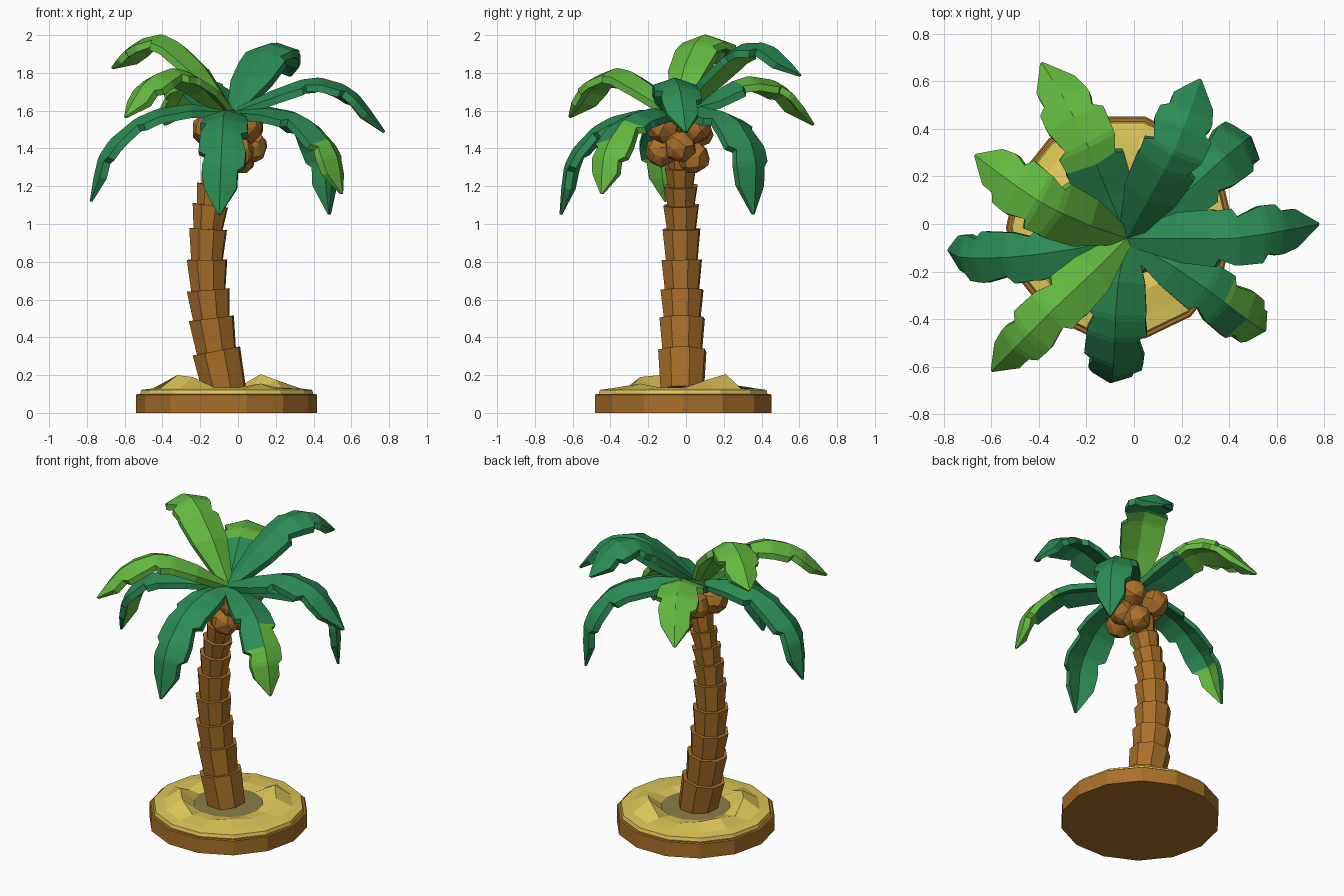
import bpy
import math
from mathutils import Vector

cube = bpy.data.objects.get("Cube")
if cube:
    bpy.data.objects.remove(cube)


def material(name, rgb):
    m = bpy.data.materials.new(name)
    m.use_nodes = True
    m.diffuse_color = (*rgb, 1)
    m.node_tree.nodes["Principled BSDF"].inputs["Base Color"].default_value = (*rgb, 1)
    return m


TEAL = material("deep_green", (0.024, 0.262, 0.088))
LIME = material("light_green", (0.125, 0.48, 0.05))
BROWN = material("bark_brown", (0.4, 0.16, 0.022))
SAND = material("sand_yellow", (0.74, 0.57, 0.1))
DAMP = material("damp_sand", (0.25, 0.21, 0.06))


def loft(name, rings, mats, rule=None):
    """Skin a list of equal rings, cap both ends; rule(span, side) picks the slot."""
    n = len(rings[0])
    verts = [v for ring in rings for v in ring]
    faces, slots = [], []
    for i in range(len(rings) - 1):
        for j in range(n):
            k = (j + 1) % n
            faces.append((i * n + j, i * n + k, (i + 1) * n + k, (i + 1) * n + j))
            slots.append(rule(i, j) if rule else 0)
    last = (len(rings) - 1) * n
    faces += [tuple(reversed(range(n))), tuple(range(last, last + n))]
    slots += [slots[0], slots[-1]]
    mesh = bpy.data.meshes.new(name)
    mesh.from_pydata(verts, [], faces)
    for m in mats:
        mesh.materials.append(m)
    for p, s in zip(mesh.polygons, slots):
        p.material_index = s
    ob = bpy.data.objects.new(name, mesh)
    bpy.context.collection.objects.link(ob)


def circle(center, radius, n, axis=Vector((0, 0, 1)), turn=0.0):
    rot = Vector((0, 0, 1)).rotation_difference(axis).to_matrix()
    return [Vector(center) + rot @ Vector((radius * math.cos(a), radius * math.sin(a), 0))
            for a in (math.tau * j / n + turn for j in range(n))]


def spline(pts, t):
    """Catmull-Rom point at t in 0..1."""
    p = [Vector(q) for q in pts]
    p = [2 * p[0] - p[1]] + p + [2 * p[-1] - p[-2]]
    s = t * (len(pts) - 1)
    i = min(int(s), len(pts) - 2)
    u = s - i
    a, b, c, d = p[i:i + 4]
    return 0.5 * (2 * b + (c - a) * u + (2 * a - 5 * b + 4 * c - d) * u ** 2
                  + (3 * b - a - 3 * c + d) * u ** 3)


# Round base
CX, CY = -0.06, -0.015
loft("base_disc", [circle((CX, CY, z), r, 14) for z, r in
                   ((0, 0.479), (0.095, 0.479), (0.1, 0.472))], [BROWN])

# Sand with low dunes around a flat damp patch
sand_rings = [circle((CX, CY, z), r, 14) for z, r in
              ((0.095, 0.46), (0.122, 0.452), (0.13, 0.39), (0.135, 0.29), (0.128, 0.21), (0.13, 0.12))]
for j, rise in {1: 0.04, 2: 0.07, 5: 0.02, 6: 0.03, 8: 0.065, 9: 0.055, 12: 0.02}.items():
    sand_rings[3][j].z += rise
loft("sand", sand_rings, [SAND, DAMP], lambda i, j: int(i > 3))

# Trunk of stacked, upward flaring segments
trunk_path = [(-0.072, -0.02, 0.12), (-0.13, -0.02, 0.42), (-0.163, -0.022, 0.75),
              (-0.15, -0.025, 1.07), (-0.1, -0.03, 1.34), (-0.04, -0.04, 1.6)]
joints = (0, 0.14, 0.25, 0.34, 0.437, 0.537, 0.62, 0.695, 0.77, 0.85, 0.93, 1)
trunk_rings = []
for pair in zip(joints, joints[1:]):
    for flare, t in zip((0, 0.024), pair):
        axis = (spline(trunk_path, min(t + 0.02, 1)) - spline(trunk_path, max(t - 0.02, 0))).normalized()
        trunk_rings.append(circle(spline(trunk_path, t), 0.12 - 0.073 * t + flare, 8, axis, 0.3))
loft("trunk", trunk_rings, [BROWN])

# Coconuts, reduced to coarse facets
for i, pos in enumerate([(0.04, -0.12, 1.51), (0.05, 0.05, 1.51), (0.07, -0.03, 1.41), (0.0, -0.13, 1.385),
                         (0.01, 0.04, 1.35), (-0.16, -0.06, 1.5), (-0.11, 0.06, 1.49)]):
    bpy.ops.mesh.primitive_ico_sphere_add(subdivisions=2, radius=0.086, location=pos,
                                          rotation=(i * 0.9, i * 1.7, i))
    nut = bpy.context.object
    nut.name = f"coconut_{i + 1}"
    nut.data.materials.append(BROWN)
    nut.modifiers.new("coarse", "DECIMATE").ratio = 0.6

# Frond outline with torn notches: position along the rib, half width left, half width right
OUTLINE = [(0, 0.035, 0.035), (0.22, 0.108, 0.105), (0.38, 0.122, 0.12), (0.41, 0.118, 0.088),
           (0.5, 0.125, 0.115), (0.53, 0.09, 0.117), (0.66, 0.118, 0.122), (0.69, 0.118, 0.086),
           (0.76, 0.114, 0.1), (0.79, 0.082, 0.1), (0.88, 0.08, 0.084), (1, 0.006, 0.006)]


def frond(name, path, width=1.0, mats=(TEAL,), rule=None):
    flat = Vector(path[-1]) - Vector(path[0])
    side = flat.cross(Vector((0, 0, 1))).normalized()
    rings = []
    for t, left, right in OUTLINE:
        p = spline(path, t)
        tangent = spline(path, min(t + 0.03, 1)) - spline(path, max(t - 0.03, 0))
        up = side.cross(tangent).normalized()
        thick = up * (0.038 if t < 1 else 0.012)
        l = p - side * left * width - up * left * 0.34
        r = p + side * right * width - up * right * 0.34
        rings.append([l, p, r, r - thick, p - thick, l - thick])
    loft(name, rings, list(mats), rule)


HUB = (-0.03, -0.06, 1.605)
frond("frond_east", [HUB, (0.2, -0.06, 1.715), (0.42, -0.06, 1.775), (0.62, -0.03, 1.7), (0.78, 0, 1.49)])
frond("frond_northeast", [HUB, (0.18, 0.1, 1.62), (0.37, 0.27, 1.55), (0.485, 0.365, 1.35), (0.49, 0.36, 1.05)])
# Inner underside is lighter
frond("frond_north", [HUB, (0.07, 0.12, 1.81), (0.16, 0.29, 1.95), (0.23, 0.46, 1.94), (0.28, 0.61, 1.79)],
      1.1, (TEAL, LIME), lambda i, j: int(i < 4 and j in (3, 4)))
frond("frond_northwest", [HUB, (-0.11, 0.13, 1.69), (-0.19, 0.32, 1.78), (-0.29, 0.52, 1.73), (-0.39, 0.68, 1.53)],
      1.08, (TEAL, LIME), lambda i, j: int(i > 2))
frond("frond_west_high", [HUB, (-0.2, 0.0, 1.86), (-0.39, 0.09, 2.0), (-0.55, 0.2, 1.955), (-0.67, 0.29, 1.83)],
      1.05, (LIME,))
# Underside of the tip is lighter
frond("frond_west", [HUB, (-0.28, -0.11, 1.635), (-0.53, -0.14, 1.565), (-0.725, -0.14, 1.38), (-0.785, -0.11, 1.12)],
      0.9, (TEAL, LIME), lambda i, j: int(i > 7 and j in (3, 4)))
frond("frond_southwest", [HUB, (-0.18, -0.21, 1.755), (-0.34, -0.36, 1.825), (-0.49, -0.51, 1.75), (-0.6, -0.62, 1.57)],
      0.92, (LIME,))
frond("frond_south", [HUB, (-0.07, -0.27, 1.6), (-0.08, -0.48, 1.52), (-0.09, -0.635, 1.33), (-0.1, -0.67, 1.05)], 1.05)
# Light tip reaches further up along one edge
frond("frond_southeast", [HUB, (0.2, -0.2, 1.61), (0.38, -0.33, 1.55), (0.515, -0.43, 1.38), (0.555, -0.45, 1.16)],
      0.95, (TEAL, LIME), lambda i, j: int(i > 5 or (i > 3 and j in (0, 5))))
